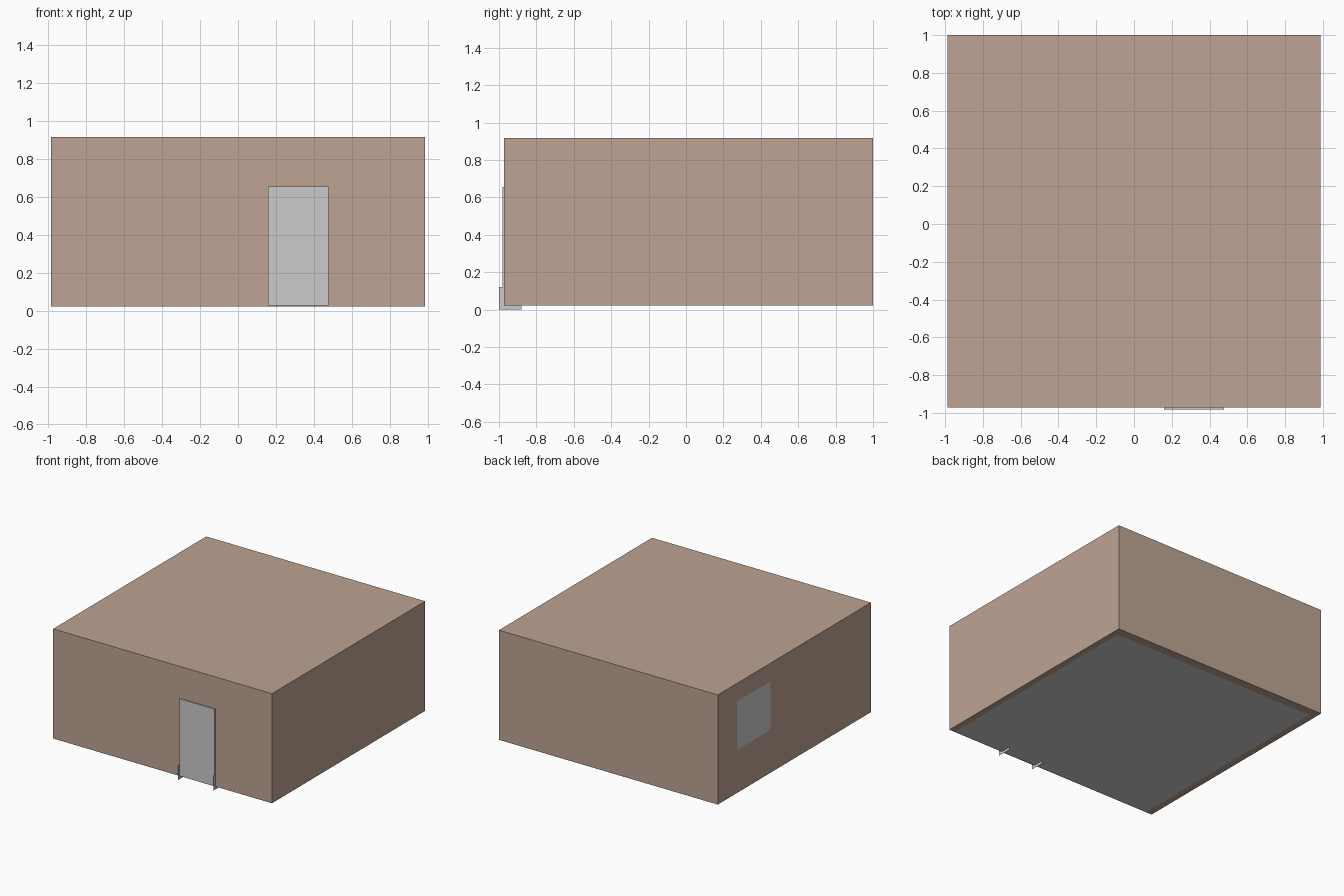
import bpy

if "Cube" in bpy.data.objects:
    bpy.data.objects.remove(bpy.data.objects["Cube"])

brown = bpy.data.materials.new("brown_wall")
brown.diffuse_color = (0.512, 0.372, 0.292, 1)
brown.use_nodes = True
brown.node_tree.nodes["Principled BSDF"].inputs["Base Color"].default_value = brown.diffuse_color


def box(name, lo, hi, mat=None):
    """Box between two corners."""
    bpy.ops.mesh.primitive_cube_add(size=1)
    ob = bpy.context.object
    ob.name = name
    ob.location = [(a + b) / 2 for a, b in zip(lo, hi)]
    ob.scale = [b - a for a, b in zip(lo, hi)]
    bpy.ops.object.transform_apply(location=True, scale=True)
    if mat:
        ob.data.materials.append(mat)
    return ob


def panel(name, verts):
    """Single flat quad."""
    me = bpy.data.meshes.new(name)
    me.from_pydata(verts, [], [range(len(verts))])
    ob = bpy.data.objects.new(name, me)
    bpy.context.collection.objects.link(ob)
    return ob


# House body
box("walls", (-0.987, -0.972, 0.023), (0.987, 1.0, 0.917), brown)

# Floor, just under the body with a brown rim left around it
panel("floor", [(-0.93, -0.965, 0.021), (-0.93, 0.93, 0.021),
                (0.94, 0.93, 0.021), (0.94, -0.965, 0.021)])

# Door on the front
box("door", (0.158, -0.982, 0.028), (0.477, -0.95, 0.657))

# Thin plates either side of the door foot
for side, x in (("left", 0.158), ("right", 0.477)):
    panel("door_plate_" + side, [(x, -1.0, 0), (x, -0.88, 0),
                                 (x, -0.88, 0.12), (x, -1.0, 0.12)])

# Window pane on the left wall, almost flush
panel("window", [(-0.99, 0.754, 0.375), (-0.99, 0.754, 0.772),
                 (-0.99, 0.326, 0.772), (-0.99, 0.326, 0.375)][::-1])
